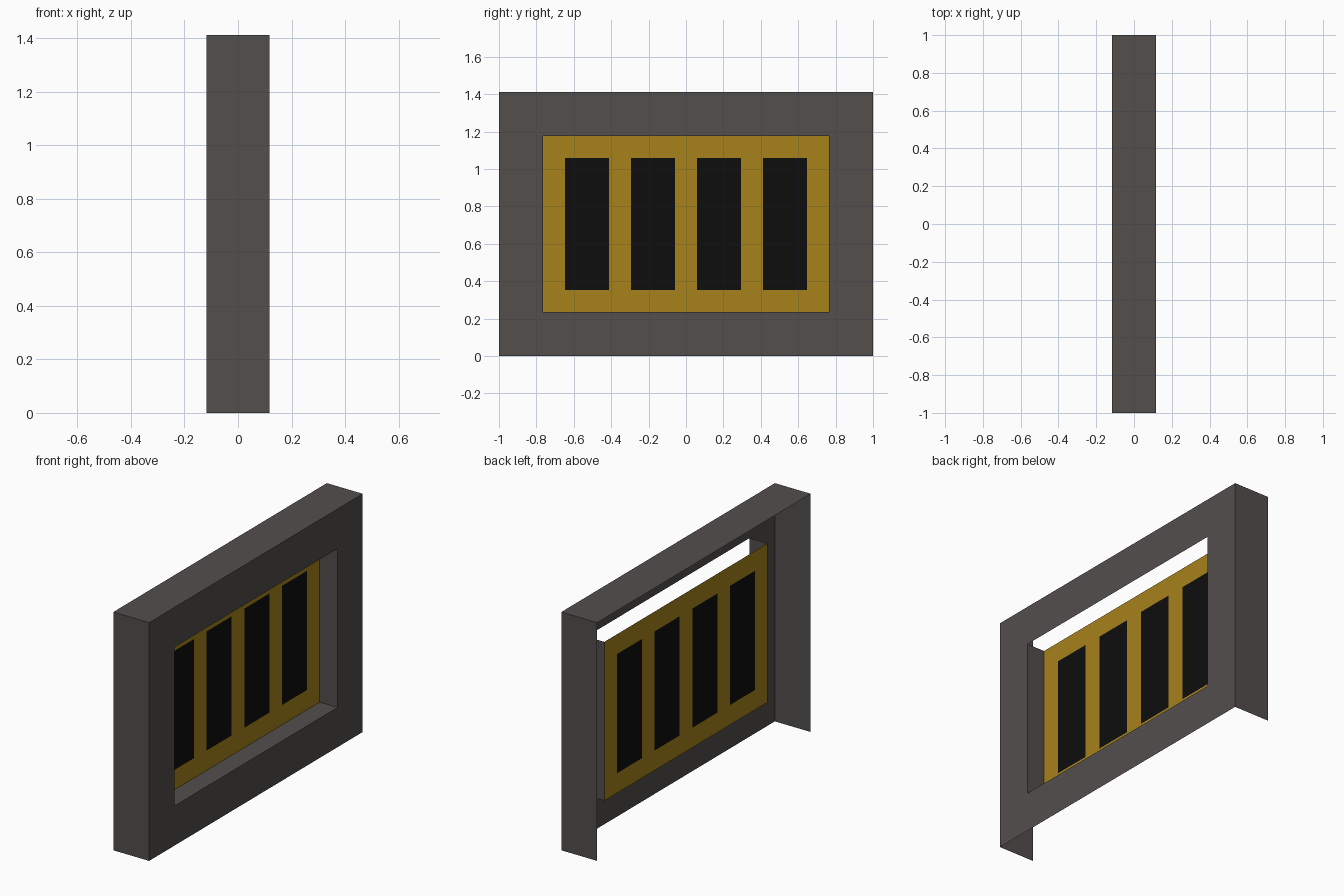
import bpy, bmesh
from mathutils import Vector

if "Cube" in bpy.data.objects:
    bpy.data.objects.remove(bpy.data.objects["Cube"])

U = 2 / 17          # module of the design
W, H = 8.5 * U, 12 * U


def material(name, rgb):
    m = bpy.data.materials.new(name)
    m.diffuse_color = (*rgb, 1)
    m.use_nodes = True
    m.node_tree.nodes["Principled BSDF"].inputs["Base Color"].default_value = m.diffuse_color
    return m


def make_object(name, bm, mats):
    me = bpy.data.meshes.new(name)
    bm.to_mesh(me)
    bm.free()
    for m in mats:
        me.materials.append(m)
    ob = bpy.data.objects.new(name, me)
    bpy.context.collection.objects.link(ob)
    return ob


dark = material("dark_frame", (0.085, 0.077, 0.073))
gold = material("gold", (0.38, 0.22, 0.011))
black = material("black", (0.004, 0.004, 0.004))

# Frame shell: box, inset window, recess pushed in to the middle
bm = bmesh.new()
bmesh.ops.create_cube(bm, size=1)
for v in bm.verts:
    v.co = Vector((v.co.x * 2 * U, v.co.y * 2 * W, (v.co.z + 0.5) * H))
bm.normal_update()
front = [f for f in bm.faces if f.normal.x > 0.5]
bmesh.ops.inset_region(bm, faces=front, thickness=2 * U, use_even_offset=True)
ext = bmesh.ops.extrude_face_region(bm, geom=front)
bmesh.ops.translate(bm, vec=(-U, 0, 0),
                    verts=[g for g in ext["geom"] if isinstance(g, bmesh.types.BMVert)])
bm.normal_update()

# Open back, open underside, no window head and no recess floor
gone = [f for f in bm.faces
        if f.normal.x < -0.5 or f.normal.z < -0.5
        or (f.normal.x > 0.5 and f.calc_center_median().x < U / 2)]
bmesh.ops.delete(bm, geom=gone, context="FACES")
make_object("frame", bm, [dark])

# Recessed grille panel: gold bars with four black slots
ys = [-6.5, -5.5, -3.5, -2.5, -0.5, 0.5, 2.5, 3.5, 5.5, 6.5]
zs = [2, 3, 9, 10]
bm = bmesh.new()
grid = [[bm.verts.new((0, y * U, z * U)) for z in zs] for y in ys]
for i in range(len(ys) - 1):
    for j in range(len(zs) - 1):
        f = bm.faces.new((grid[i][j], grid[i + 1][j], grid[i + 1][j + 1], grid[i][j + 1]))
        f.material_index = int(i % 2 == 1 and j == 1)
make_object("grille_panel", bm, [gold, black])
